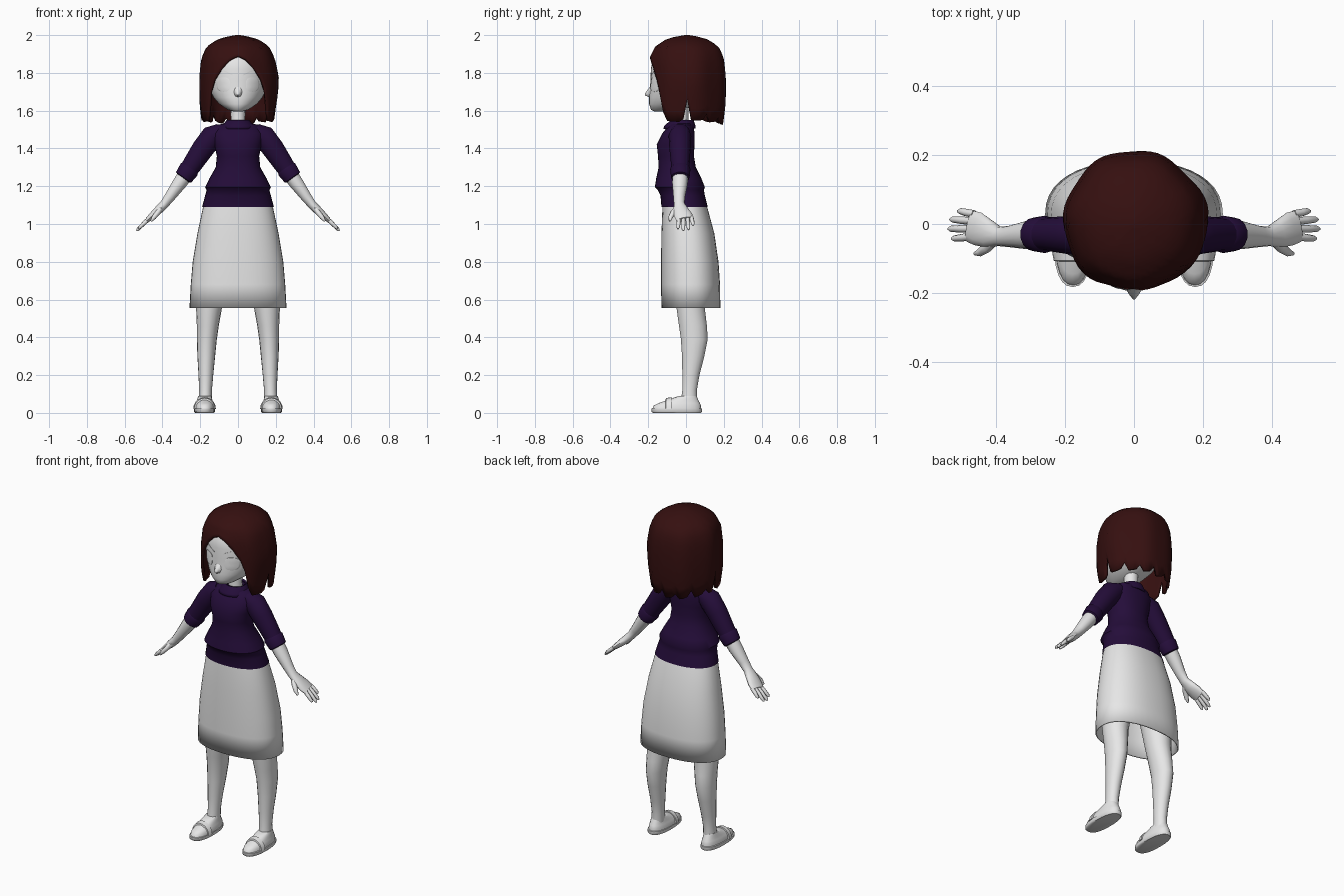
import bpy, bmesh, math, random
from mathutils import Vector

if "Cube" in bpy.data.objects:
    bpy.data.objects.remove(bpy.data.objects["Cube"])

random.seed(4)


def material(name, rgb):
    m = bpy.data.materials.new(name)
    m.diffuse_color = (*rgb, 1)
    m.use_nodes = True
    m.node_tree.nodes["Principled BSDF"].inputs["Base Color"].default_value = m.diffuse_color
    return m


PALE = material("pale grey", (0.8, 0.8, 0.8))
HAIR = material("dark red brown", (0.036, 0.005, 0.005))
KNIT = material("dark purple", (0.018, 0.004, 0.042))


def skin(name, rings, mat, cap_start=True, cap_end=True, thick=0.0, angle=50):
    """Bridge a list of equal closed rings into one smooth object."""
    bm = bmesh.new()
    loops = [[bm.verts.new(p) for p in ring] for ring in rings]
    n = len(loops[0])
    for a, b in zip(loops, loops[1:]):
        for i in range(n):
            j = (i + 1) % n
            bm.faces.new((a[i], a[j], b[j], b[i]))
    if cap_start:
        bm.faces.new(loops[0])
    if cap_end:
        bm.faces.new(loops[-1])
    bmesh.ops.recalc_face_normals(bm, faces=bm.faces[:])
    me = bpy.data.meshes.new(name)
    bm.to_mesh(me)
    bm.free()
    ob = bpy.data.objects.new(name, me)
    bpy.context.collection.objects.link(ob)
    me.materials.append(mat)
    if thick:
        mod = ob.modifiers.new("thickness", 'SOLIDIFY')
        mod.thickness = thick
        mod.offset = -1
    bpy.ops.object.select_all(action='DESELECT')
    ob.select_set(True)
    bpy.context.view_layer.objects.active = ob
    bpy.ops.object.shade_smooth_by_angle(angle=math.radians(angle))
    return ob


def sgnpow(v, e):
    return math.copysign(abs(v) ** e, v)


def flat_ring(z, cx, rx, yf, yb, n=28, power=2.0):
    """Horizontal ring spanning yf..yb."""
    cy, ry, e = (yf + yb) / 2, (yb - yf) / 2, 2 / power
    return [Vector((cx + rx * sgnpow(math.cos(t), e), cy + ry * sgnpow(math.sin(t), e), z))
            for t in (2 * math.pi * i / n for i in range(n))]


def tube(name, pts, mat, side=1, n=14, **kw):
    """Limb through (x, y, z, radius along y, radius across)."""
    c = [Vector(p[:3]) for p in pts]
    rings = []
    for i, p in enumerate(pts):
        d = (c[min(i + 1, len(c) - 1)] - c[max(i - 1, 0)]).normalized()
        u = d.cross(Vector((0, 1, 0))).normalized()
        v = u.cross(d)
        ring = [c[i] + v * p[3] * math.cos(t) + u * p[4] * math.sin(t)
                for t in (2 * math.pi * k / n for k in range(n))]
        rings.append([Vector((q.x * side, q.y, q.z)) for q in ring])
    return skin(name, rings, mat, **kw)


def lerp(table, x):
    """Piecewise linear lookup; each row is (x, value, ...)."""
    if x <= table[0][0]:
        return table[0][1:]
    for a, b in zip(table, table[1:]):
        if x <= b[0]:
            f = (x - a[0]) / (b[0] - a[0])
            return tuple(p + (q - p) * f for p, q in zip(a[1:], b[1:]))
    return table[-1][1:]


# Skirt: open tube with thickness
skirt = [(1.14, .165, -.12, .095), (1.08, .187, -.125, .115), (.95, .215, -.13, .15),
         (.8, .24, -.132, .172), (.68, .25, -.132, .18), (.555, .257, -.13, .182)]
skin("skirt", [flat_ring(z, 0, rx, f, b, 40, 2.3) for z, rx, f, b in skirt], PALE,
     cap_end=False, thick=.008)

# Sweater body with overhanging fold and lower band
body = [(1.535, .055, -.075, .035), (1.525, .11, -.09, .04), (1.48, .137, -.125, .045),
        (1.42, .125, -.155, .045), (1.36, .112, -.148, .042), (1.30, .118, -.145, .052),
        (1.24, .152, -.158, .082), (1.195, .174, -.165, .1), (1.18, .166, -.15, .095),
        (1.15, .174, -.135, .1), (1.09, .19, -.13, .115)]
skin("sweater_body", [flat_ring(z, 0, rx, f, b, 32, 2.2) for z, rx, f, b in body], KNIT,
     cap_end=False)
collar = [(1.545, .05, -.065, .03), (1.55, .06, -.08, .04), (1.52, .085, -.115, .05),
          (1.505, .09, -.12, .05)]
skin("sweater_collar", [flat_ring(z, 0, rx, f, b) for z, rx, f, b in collar], KNIT,
     False, False, thick=.008)

# Neck
skin("neck", [flat_ring(z, 0, r, -.025 - r, -.025 + r, 16)
              for z, r in ((1.48, .048), (1.55, .038), (1.66, .04))], PALE)

# Head: (z, half width, front y, back y)
HEAD = [(1.595, .02, -.165, -.09), (1.605, .055, -.185, -.02), (1.635, .1, -.195, .06),
        (1.67, .13, -.195, .11), (1.71, .15, -.192, .14), (1.76, .163, -.188, .16),
        (1.82, .167, -.186, .165), (1.88, .155, -.175, .155), (1.93, .12, -.13, .12),
        (1.965, .06, -.065, .06)]
skin("head", [flat_ring(z, 0, rx, f, b, 36) for z, rx, f, b in HEAD], PALE, angle=70)


def face_point(x, z, lift):
    rx, f, b = lerp(HEAD, z)
    y = (f + b) / 2 - (b - f) / 2 * math.sqrt(max(0, 1 - (x / rx) ** 2))
    return Vector((x, y - lift, z))


# Nose
skin("nose", [[Vector((w * math.cos(t), y, z + w * 1.3 * math.sin(t)))
               for t in (math.pi * k / 4 for k in range(8))]
              for y, w, z in ((-.185, .026, 1.7), (-.205, .013, 1.692), (-.218, .003, 1.685))], PALE)

# Eyes and brows follow the face
for s in (1, -1):
    tag = "right" if s > 0 else "left"
    skin("eye_" + tag, [[face_point(s * .077 + r * .036 * sgnpow(math.cos(t), .75),
                                    1.738 + r * .038 * sgnpow(math.sin(t), .75), lift)
                         for t in (2 * math.pi * k / 20 for k in range(20))]
                        for r, lift in ((1, -.004), (1, .003), (.85, .004), (.3, .004))], PALE)
    ends = ((s * .03, 1.79), (s * .075, 1.81), (s * .11, 1.808))
    skin("brow_" + tag, [[face_point(x, z + dz, lift) for dz, lift in
                          ((-.003, -.003), (-.003, .003), (.003, .003), (.003, -.003))]
                         for x, z in ends], PALE)

# Hair shell: hem height by angle from the front, radius by height
HEM = [(0, 1.89), (.2, 1.875), (.45, 1.825), (.68, 1.76), (.8, 1.69), (.88, 1.6),
       (1.0, 1.545), (1.35, 1.54), (1.5, 1.56), (1.57, 1.66), (1.68, 1.55), (2.1, 1.54), (3.15, 1.525)]
RAD = [(1.52, .192), (1.65, .207), (1.78, .207), (1.88, .196), (1.94, .168),
       (1.975, .115), (1.99, .07), (2.0, .012)]
COLS, ROWS = 56, 12
hems = []
for i in range(COLS):
    a = 2 * math.pi * i / COLS - math.pi
    h = lerp(HEM, abs(a))[0]
    if abs(a) > 1.7:
        h += (0, .004, .012, .05)[i % 4] * random.uniform(.5, 1)
    hems.append((a, h))
rings = []
for k in range(ROWS + 1):
    ring = []
    for a, h in hems:
        t = k / ROWS
        z = 2.0 - (2.0 - h) * t ** 1.7
        r = lerp(RAD, z)[0]
        lump = 1 + .018 * math.sin(7 * a + 1) * min(1, (2 - z) * 8)
        if a > 0:
            lump += .07 * math.exp(-((a - 1.6) / .5) ** 2 - ((z - 1.76) / .1) ** 2)
        ring.append(Vector((r * lump * math.sin(a) * .98,
                            .006 - r * lump * math.cos(a), z)))
    rings.append(ring)
skin("hair", rings, HAIR, True, False, thick=.014, angle=40)

for s in (1, -1):
    tag = "_right" if s > 0 else "_left"
    # Sleeve with turned cuff
    tube("sleeve" + tag, [(.09, -.03, 1.49, .05, .045), (.135, -.032, 1.465, .06, .062),
                          (.185, -.032, 1.4, .056, .06), (.235, -.03, 1.325, .05, .054),
                          (.262, -.03, 1.285, .048, .05)], KNIT, s)
    tube("cuff" + tag, [(.25, -.03, 1.302, .045, .045), (.258, -.03, 1.29, .054, .056),
                        (.288, -.03, 1.247, .049, .05), (.291, -.03, 1.243, .04, .04)], KNIT, s)
    # Forearm and palm
    tube("forearm" + tag, [(.26, -.03, 1.285, .042, .042), (.31, -.032, 1.215, .041, .038),
                           (.36, -.036, 1.145, .031, .029), (.39, -.036, 1.105, .028, .024),
                           (.42, -.028, 1.075, .041, .023), (.452, -.014, 1.045, .049, .019),
                           (.475, -.006, 1.025, .046, .014)], PALE, s)
    # Fingers and thumb
    for k, (y0, y1, xt) in enumerate(((.029, .037, .508), (.008, .013, .53),
                                      (-.014, -.014, .535), (-.036, -.042, .525))):
        zt = 1.5 - xt
        tube(f"finger_{k + 1}" + tag, [(.462, y0, 1.036, .011, .011),
                                       ((.462 + xt) / 2, (y0 + y1) / 2, (1.04 + zt) / 2, .011, .011),
                                       (xt - .006, y1, zt + .008, .009, .009),
                                       (xt + .001, y1, zt - .001, .004, .004)], PALE, s, 8)
    tube("thumb" + tag, [(.405, -.045, 1.085, .018, .016), (.425, -.068, 1.06, .016, .014),
                         (.445, -.082, 1.035, .012, .012), (.46, -.086, 1.015, .005, .005)], PALE, s, 8)
    # Leg, continuing up inside the skirt
    leg = [(.95, .112, .1, -.09, .11), (.75, .135, .088, -.075, .11), (.56, .153, .069, -.052, .1),
           (.46, .16, .058, -.038, .112), (.39, .165, .053, -.028, .116), (.3, .168, .047, -.022, .098),
           (.2, .17, .039, -.02, .072), (.12, .172, .034, -.02, .058), (.05, .174, .036, -.03, .06)]
    skin("leg" + tag, [flat_ring(z, s * x, rx, f, b, 18) for z, x, rx, f, b in leg], PALE)
    # Shoe: sole and rounded upper
    sole = [(0, .05, -.175, .08), (.006, .055, -.182, .084), (.022, .055, -.182, .084), (.024, .05, -.175, .08)]
    skin("shoe_sole" + tag, [flat_ring(z, s * .177, rx, f, b, 24, 2.4) for z, rx, f, b in sole], PALE)
    upper = [(.02, .052, -.178, .08), (.038, .051, -.172, .079), (.052, .046, -.145, .074),
             (.066, .041, -.105, .066), (.082, .037, -.06, .06), (.09, .034, -.035, .055)]
    skin("shoe_upper" + tag, [flat_ring(z, s * .176, rx, f, b, 24, 2.3) for z, rx, f, b in upper], PALE)
    # Strap arching over the shoe
    arch = []
    for k in range(11):
        t = math.pi * k / 10
        arch.append([Vector((s * .177 + r * math.cos(t), y, .02 + (r + .003) * math.sin(t)))
                     for r, y in ((.046, -.108), (.055, -.106), (.06, -.078), (.05, -.076))])
    skin("shoe_strap" + tag, arch, PALE)
